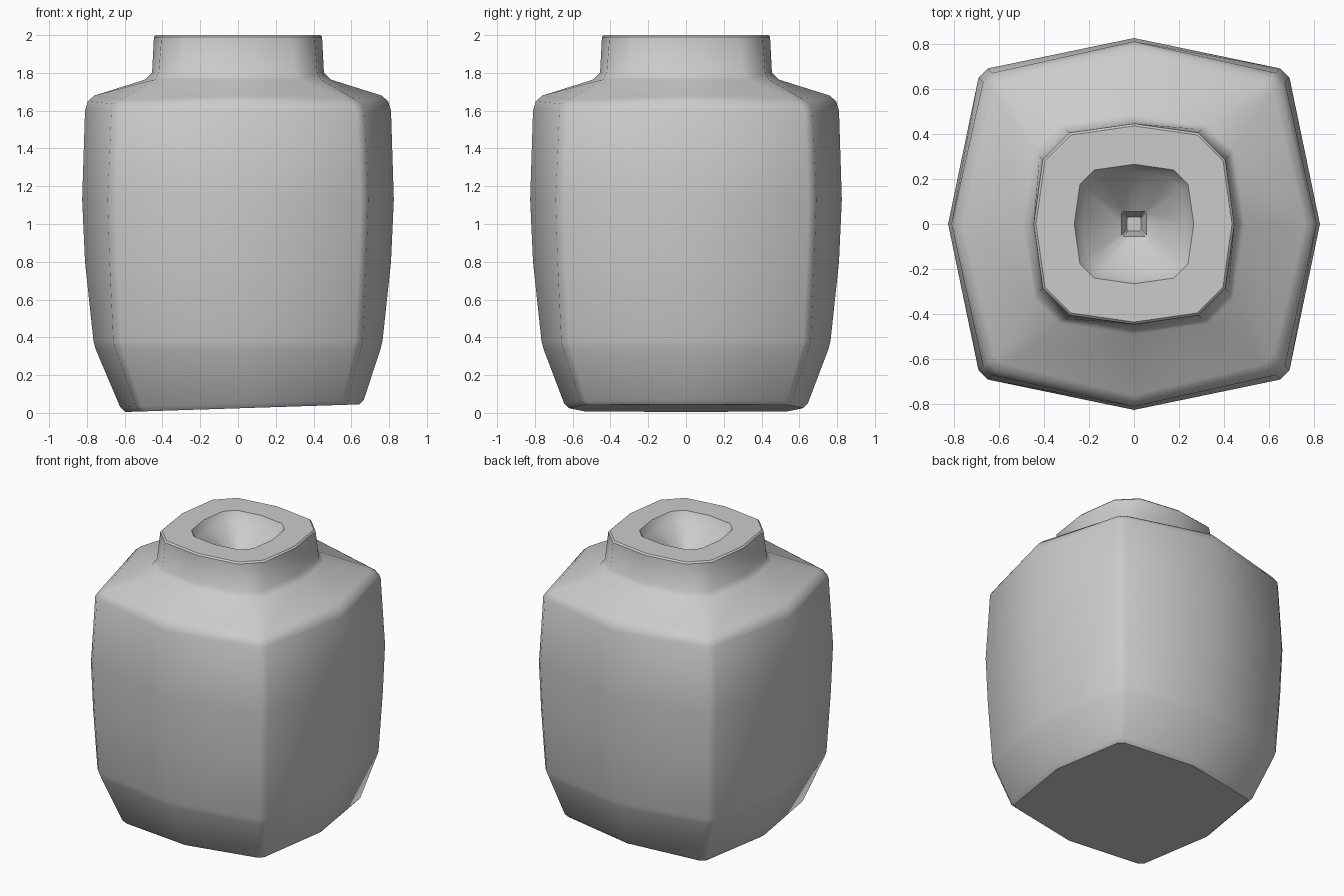
import bpy, bmesh, math

cube = bpy.data.objects.get("Cube")
if cube:
    bpy.data.objects.remove(cube, do_unlink=True)

clay = bpy.data.materials.new("grey_clay")
clay.use_nodes = True
colour = (0.6, 0.6, 0.6, 1)
clay.diffuse_color = colour
clay.node_tree.nodes["Principled BSDF"].inputs["Base Color"].default_value = colour

# Each ring: height, side middle, near and far corner coordinate, corner drop
rings = [
    (0.025, 0.62, 0.51, 0.54, 0),
    (0.05, 0.645, 0.53, 0.56, 0),
    (0.34, 0.755, 0.61, 0.65, 0),
    (0.38, 0.765, 0.62, 0.66, 0),
    (0.80, 0.81, 0.64, 0.68, 0),
    (1.13, 0.825, 0.65, 0.69, 0),
    (1.60, 0.81, 0.63, 0.67, 0),
    (1.65, 0.795, 0.61, 0.65, 0.015),
    (1.68, 0.76, 0.58, 0.62, 0.02),
    # shoulder meets neck
    (1.765, 0.49, 0.33, 0.44, 0),
    (1.80, 0.455, 0.30, 0.42, 0),
    (1.99, 0.445, 0.285, 0.405, 0),
    (2.0, 0.435, 0.28, 0.395, 0),
    # mouth, bowl and small square pit
    (2.0, 0.265, 0.175, 0.24, 0),
    (1.94, 0.235, 0.155, 0.21, 0),
    (1.83, 0.055, 0.05, 0.055, 0),
    (1.74, 0.03, 0.025, 0.03, 0),
]


def ring_points(mid, near, far):
    """Twelve points round a bulging square with clipped corners."""
    quarter = [(mid, 0), (far, near), (near, far)]
    points = []
    for _ in range(4):
        points += quarter
        quarter = [(-y, x) for x, y in quarter]
    return points


bm = bmesh.new()
loops = []
for z, mid, near, far, drop in rings:
    low = max(0, 1 - z / 0.34)        # slightly slanted foot
    loops.append([bm.verts.new((x + 0.025 * low, y,
                                z - drop * (i % 3 > 0) + 0.035 * x * low))
                  for i, (x, y) in enumerate(ring_points(mid, near, far))])
for lower, upper in zip(loops, loops[1:]):
    for i in range(len(lower)):
        j = (i + 1) % len(lower)
        bm.faces.new((lower[i], lower[j], upper[j], upper[i]))
bm.faces.new(loops[0][::-1])
bm.faces.new(loops[-1])

mesh = bpy.data.meshes.new("jar")
bm.to_mesh(mesh)
bm.free()
mesh.materials.append(clay)
jar = bpy.data.objects.new("jar", mesh)
bpy.context.collection.objects.link(jar)
bpy.context.view_layer.objects.active = jar
jar.select_set(True)
bpy.ops.object.shade_smooth_by_angle(angle=math.radians(40))
